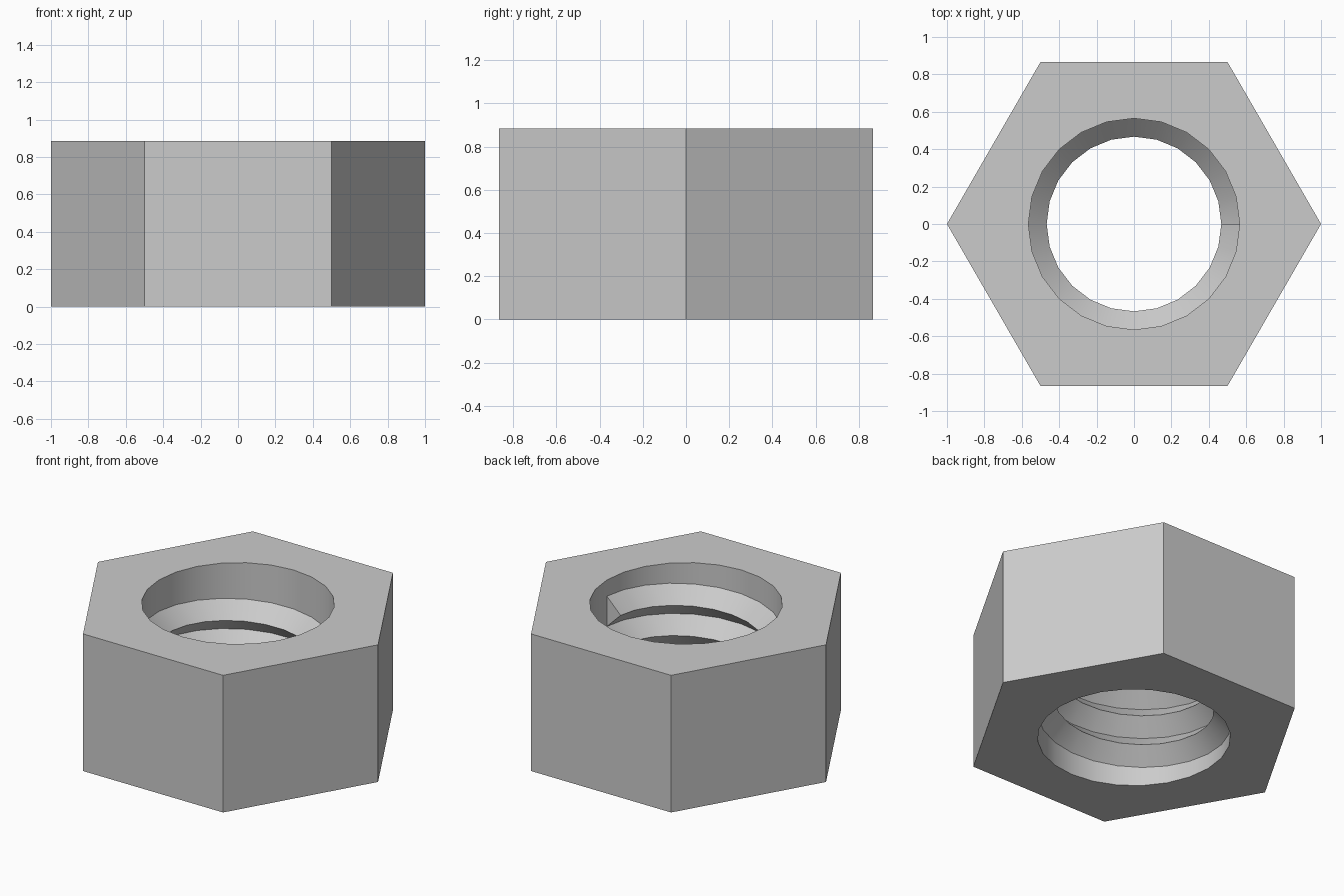
import bpy, bmesh, math

if "Cube" in bpy.data.objects:
    bpy.data.objects.remove(bpy.data.objects["Cube"])

HEIGHT, BORE, CREST = 0.885, 0.565, 0.467
PITCH, TURNS, STEPS = 0.195, 3, 24

steel = bpy.data.materials.new("plain_grey_steel")
steel.use_nodes = True
grey = (0.6, 0.6, 0.6, 1)
steel.diffuse_color = grey
steel.node_tree.nodes["Principled BSDF"].inputs["Base Color"].default_value = grey


def polar(r, a, z):
    return (r * math.cos(a), r * math.sin(a), z)


def finish(bm, name):
    mesh = bpy.data.meshes.new(name)
    bm.to_mesh(mesh)
    bm.free()
    mesh.materials.append(steel)
    obj = bpy.data.objects.new(name, mesh)
    bpy.context.collection.objects.link(obj)
    bpy.ops.object.select_all(action="DESELECT")
    obj.select_set(True)
    bpy.context.view_layer.objects.active = obj
    bpy.ops.object.shade_smooth_by_angle(angle=math.radians(30))
    return obj


def hex_radius(a):
    # Distance from the centre to the side of a unit hexagon
    return math.cos(math.pi / 6) / math.cos(a % (math.pi / 3) - math.pi / 6)


# Hexagonal body with a round bore
bm = bmesh.new()
sections = []
for i in range(STEPS):
    a = math.tau * i / STEPS
    corners = [(hex_radius(a), 0), (hex_radius(a), HEIGHT), (BORE, HEIGHT), (BORE, 0)]
    sections.append([bm.verts.new(polar(r, a, z)) for r, z in corners])
for i, here in enumerate(sections):
    after = sections[(i + 1) % STEPS]
    for j in range(4):
        k = (j + 1) % 4
        bm.faces.new((here[j], after[j], after[k], here[k]))
bmesh.ops.recalc_face_normals(bm, faces=bm.faces)
# Merge the coplanar side strips into six flat sides
bmesh.ops.dissolve_limit(bm, angle_limit=math.radians(1), verts=bm.verts, edges=bm.edges)
finish(bm, "nut_body")

# Right-handed helical thread with a V-shaped ridge and flat end caps
bm = bmesh.new()
ribs = []
for i in range(STEPS * TURNS + 1):
    a = math.tau * i / STEPS
    z = PITCH * i / STEPS
    ridge = [(BORE, z), (CREST, z + PITCH / 2), (BORE, z + PITCH)]
    ribs.append([bm.verts.new(polar(r, a, h)) for r, h in ridge])
for here, after in zip(ribs, ribs[1:]):
    for j in range(2):
        bm.faces.new((here[j], here[j + 1], after[j + 1], after[j]))
bm.faces.new(reversed(ribs[0]))
bm.faces.new(ribs[-1])
bm.normal_update()
# Flanks must face the axis
flank = bm.faces[:][0]
if flank.normal.dot(flank.calc_center_median()) > 0:
    bmesh.ops.reverse_faces(bm, faces=bm.faces)
finish(bm, "inner_thread")
